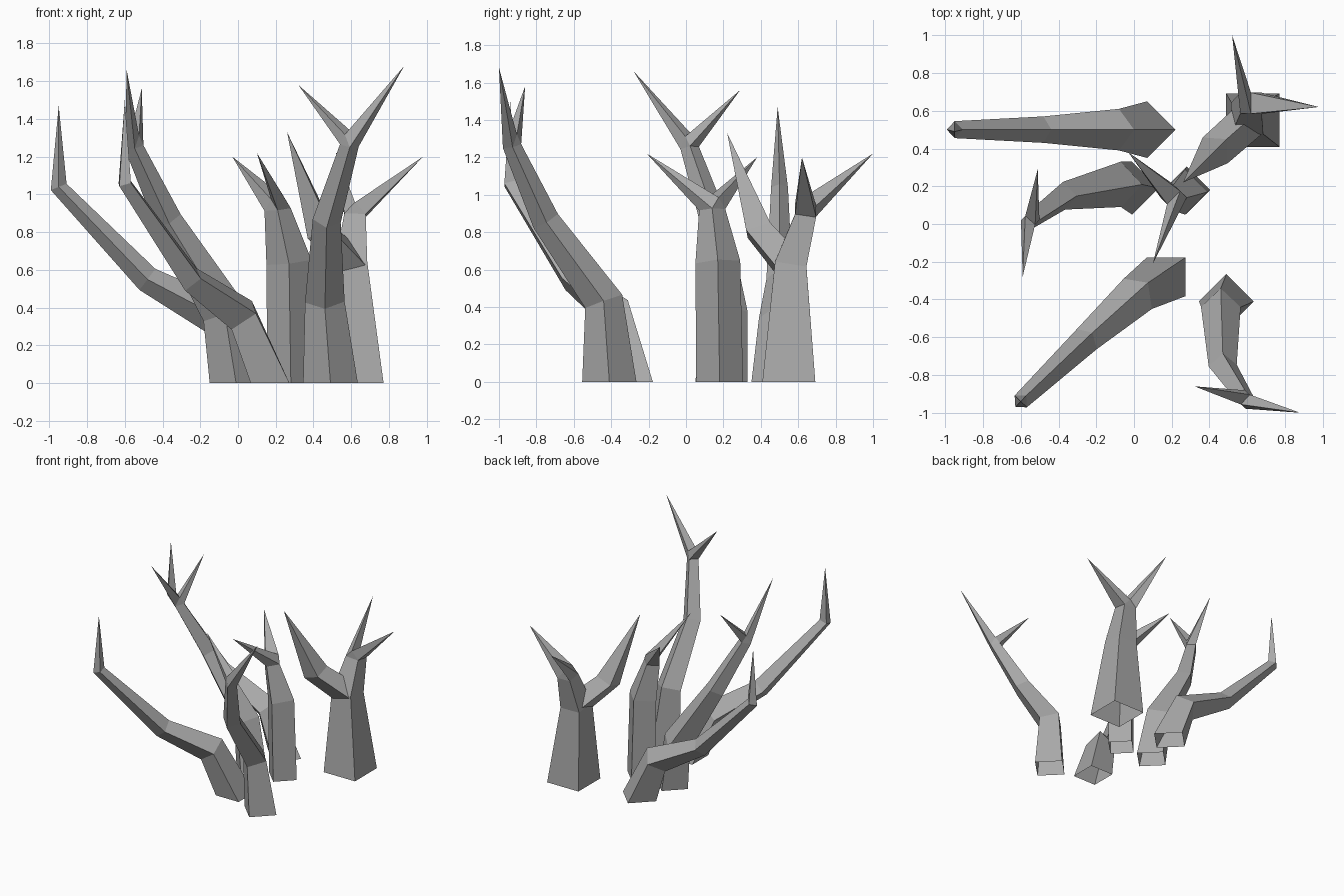
import bpy, bmesh, math
from mathutils import Vector, Matrix

cube = bpy.data.objects.get("Cube")
if cube:
    bpy.data.objects.remove(cube, do_unlink=True)

grey = bpy.data.materials.new("weathered grey")
grey.use_nodes = True
COLOUR = (0.4, 0.4, 0.4, 1)
grey.diffuse_color = COLOUR
grey.node_tree.nodes["Principled BSDF"].inputs["Base Color"].default_value = COLOUR


def sweep(bm, path, turn, first_normal):
    """Square tube through (x, y, z, radius) stations; returns the last ring."""
    pts = [Vector(p[:3]) for p in path]
    frame = Matrix.Rotation(math.radians(turn), 3, 'Z')
    normal = Vector((0, 0, 1))
    previous = None
    for i, p in enumerate(pts):
        into = (p - pts[i - 1]).normalized() if i else Vector(first_normal)
        out = (pts[i + 1] - p).normalized() if i + 1 < len(pts) else Vector((0, 0, 1))
        aim = Vector(first_normal).normalized() if i == 0 else (into + out).normalized()
        frame = normal.rotation_difference(aim).to_matrix() @ frame
        normal = aim
        r = path[i][3]
        ring = [bm.verts.new(p + frame @ Vector((r * math.cos(a), r * math.sin(a), 0)))
                for a in (k * math.pi / 2 for k in range(4))]
        if previous:
            for k in range(4):
                j = (k + 1) % 4
                bm.faces.new((previous[k], previous[j], ring[j], ring[k]))
        previous = ring
    return previous


def spike(bm, ring, tip):
    """Close a ring with one sharp point."""
    t = bm.verts.new(tip)
    for k in range(4):
        bm.faces.new((ring[k], ring[(k + 1) % 4], t))


def fork(bm, ring, tips, rise):
    """Split a ring into two sharp points with a raised crotch between them."""
    spread = Vector(tips[0]) - Vector(tips[1])
    # Start with the pair of corners that faces the first tip
    s = max(range(4), key=lambda k: (ring[k].co + ring[(k + 1) % 4].co).dot(spread))
    a, b, c, d = (ring[(s + k) % 4] for k in range(4))
    up = Vector((0, 0, rise))
    m1 = bm.verts.new((b.co + c.co) / 2 + up)
    m2 = bm.verts.new((d.co + a.co) / 2 + up)
    bm.faces.new((b, c, m1))
    bm.faces.new((d, a, m2))
    for (p, q, n, o), tip in (((a, b, m1, m2), tips[0]), ((c, d, m2, m1), tips[1])):
        t = bm.verts.new(tip)
        for e, f in ((p, q), (q, n), (n, o), (o, p)):
            bm.faces.new((e, f, t))


def branch(name, path, tips, turn=0, rise=0.06, first_normal=(0, 0, 1)):
    bm = bmesh.new()
    ring = sweep(bm, path, turn, first_normal)
    if len(tips) == 1:
        spike(bm, ring, tips[0])
    else:
        fork(bm, ring, tips, rise)
    bmesh.ops.recalc_face_normals(bm, faces=bm.faces)
    mesh = bpy.data.meshes.new(name)
    bm.to_mesh(mesh)
    bm.free()
    mesh.materials.append(grey)
    obj = bpy.data.objects.new(name, mesh)
    bpy.context.collection.objects.link(obj)


# Long low branch at the back right
branch("back_long_branch",
       [(0.07, 0.5, 0, 0.15), (-0.08, 0.5, 0.34, 0.11),
        (-0.48, 0.5, 0.55, 0.07), (-0.95, 0.5, 1.04, 0.045)],
       [(-0.95, 0.49, 1.47)])

# Leaning branch with a fork spread front to back
branch("middle_leaning_branch",
       [(-0.01, 0.19, 0, 0.14), (-0.07, 0.21, 0.37, 0.12),
        (-0.37, 0.15, 0.86, 0.075), (-0.55, 0.02, 1.25, 0.05)],
       [(-0.59, -0.28, 1.66), (-0.51, 0.29, 1.56)])

# Diagonal branch reaching to the front right
branch("front_long_branch",
       [(0.17, -0.28, 0, 0.145), (0.02, -0.37, 0.36, 0.11),
        (-0.25, -0.61, 0.55, 0.075), (-0.6, -0.94, 1.06, 0.045)],
       [(-0.6, -0.94, 1.5)], turn=45)

# Tall forked branch at the front left
branch("front_tall_branch",
       [(0.49, -0.41, 0, 0.145), (0.46, -0.44, 0.43, 0.105),
        (0.47, -0.75, 0.86, 0.075), (0.59, -0.93, 1.26, 0.05)],
       [(0.32, -0.86, 1.58), (0.88, -1.0, 1.68)])

# Short upright stump in the centre
branch("centre_stump",
       [(0.28, 0.18, 0, 0.125), (0.27, 0.17, 0.64, 0.12),
        (0.21, 0.14, 0.92, 0.07)],
       [(-0.03, 0.38, 1.2), (0.1, -0.21, 1.22)])

# Thick trunk at the back left, with a forked crown and a side limb
branch("back_trunk",
       [(0.63, 0.55, 0, 0.2), (0.6, 0.56, 0.63, 0.12),
        (0.62, 0.64, 0.89, 0.08)],
       [(0.98, 0.62, 1.2), (0.52, 1.0, 1.22)], turn=45)
branch("back_trunk_limb",
       [(0.61, 0.55, 0.62, 0.1), (0.43, 0.39, 0.81, 0.095)],
       [(0.26, 0.22, 1.33)], turn=45, first_normal=(-0.6, -0.6, 0.5))
